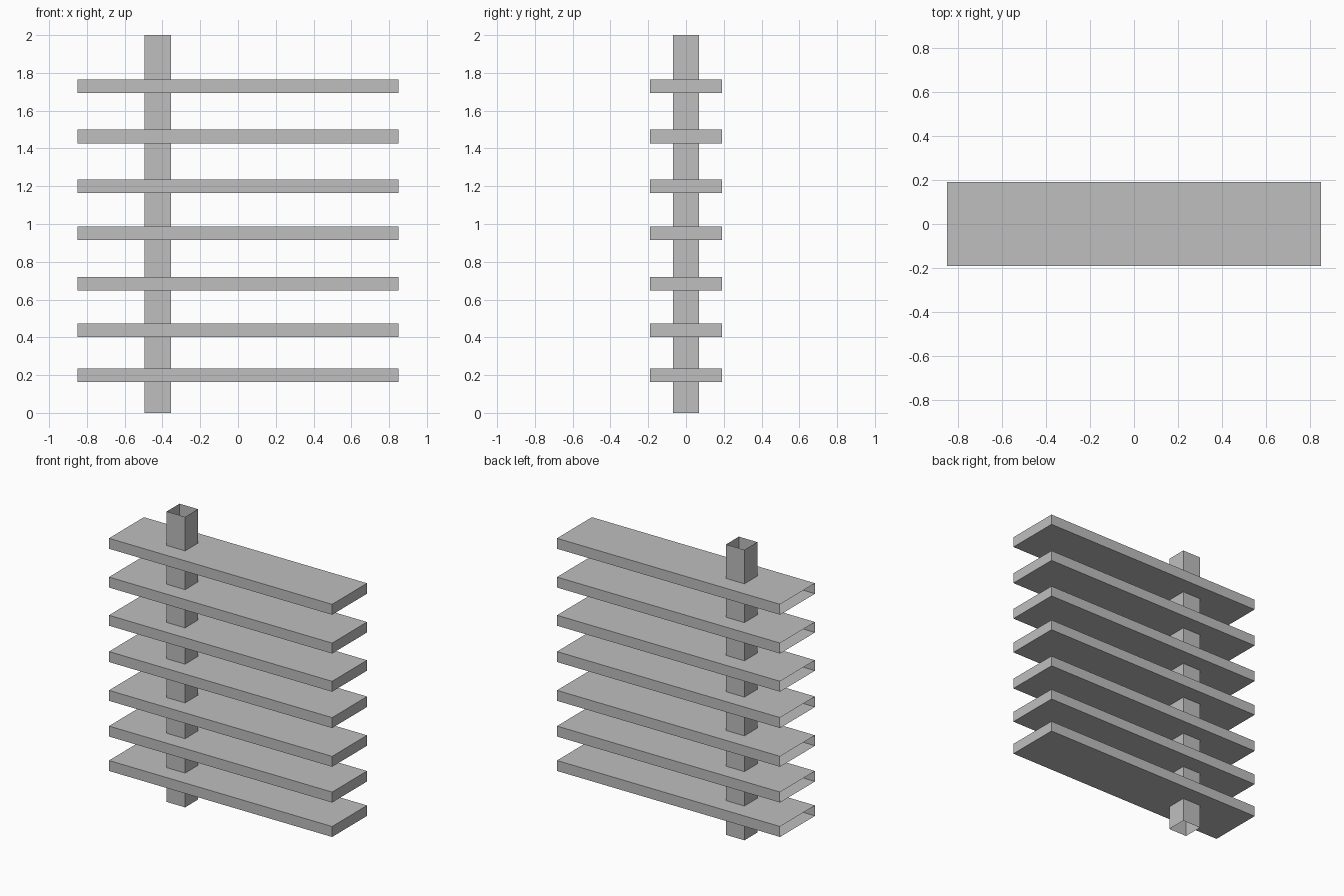
import bpy
import bmesh
from mathutils import Vector

cube = bpy.data.objects.get("Cube")
if cube:
    bpy.data.objects.remove(cube, do_unlink=True)

grey = bpy.data.materials.new("plain grey")
grey.use_nodes = True
grey.diffuse_color = (0.52, 0.52, 0.52, 1)
grey.node_tree.nodes["Principled BSDF"].inputs["Base Color"].default_value = grey.diffuse_color


def open_box(name, size, location, open_sides):
    """Thin-walled box without the faces that point along open_sides."""
    bm = bmesh.new()
    bmesh.ops.create_cube(bm, size=1)
    bmesh.ops.scale(bm, vec=size, verts=bm.verts)
    bm.normal_update()
    missing = [f for f in bm.faces
               if any(f.normal.dot(Vector(d)) > 0.9 for d in open_sides)]
    bmesh.ops.delete(bm, geom=missing, context='FACES')
    mesh = bpy.data.meshes.new(name)
    bm.to_mesh(mesh)
    bm.free()
    mesh.materials.append(grey)
    obj = bpy.data.objects.new(name, mesh)
    obj.location = location
    bpy.context.collection.objects.link(obj)
    return obj


# Hollow square post, open at both ends
open_box("post", (0.14, 0.14, 2), (-0.424, 0, 1), [(0, 0, 1), (0, 0, -1)])

# Seven hollow slats, each open at the end nearest the post
for i, z in enumerate((0.2, 0.437, 0.683, 0.95, 1.2, 1.463, 1.73)):
    open_box(f"slat_{i + 1}", (1.7, 0.38, 0.072), (0, 0, z), [(-1, 0, 0)])
